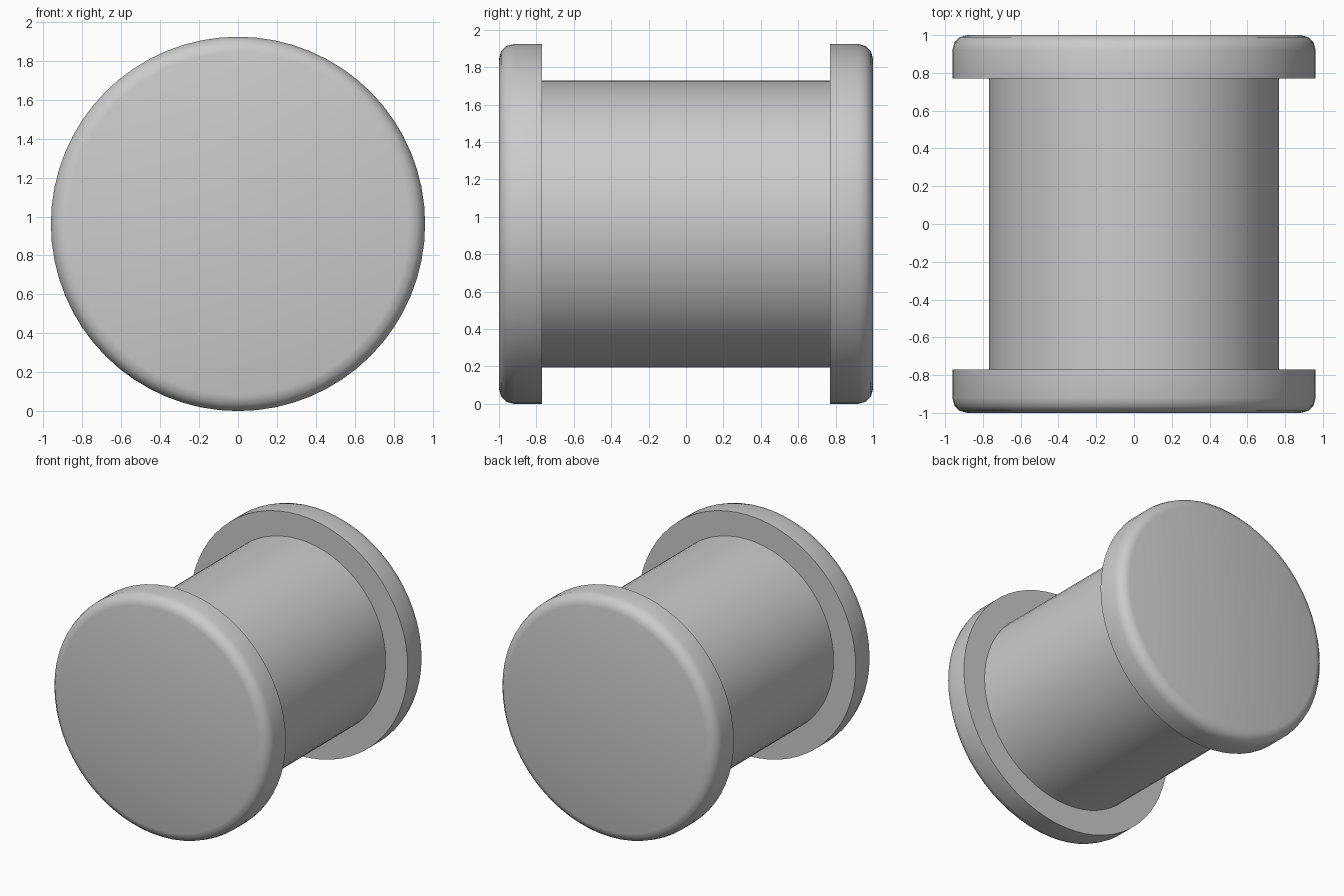
import bpy
import math

cube = bpy.data.objects.get("Cube")
if cube:
    bpy.data.objects.remove(cube, do_unlink=True)

R, SHAFT_R, HALF, INNER = 0.962, 0.767, 1.0, 0.77

grey = bpy.data.materials.new("light grey")
grey.use_nodes = True
colour = (0.6, 0.6, 0.6, 1)
grey.diffuse_color = colour
grey.node_tree.nodes["Principled BSDF"].inputs["Base Color"].default_value = colour


def disc(name, radius, y0, y1):
    """Cylinder lying along y between y0 and y1."""
    bpy.ops.mesh.primitive_cylinder_add(
        vertices=64, radius=radius, depth=y1 - y0,
        location=(0, (y0 + y1) / 2, R), rotation=(math.pi / 2, 0, 0))
    ob = bpy.context.object
    ob.name = name
    ob.data.materials.append(grey)
    bpy.ops.object.transform_apply(location=True, rotation=True, scale=True)
    return ob


def round_rim(ob):
    """Round only the rim on the outer end of a flange."""
    weight = ob.data.attributes.new("bevel_weight_edge", 'FLOAT', 'EDGE')
    for e in ob.data.edges:
        if all(abs(ob.data.vertices[v].co.y) > HALF - 0.01 for v in e.vertices):
            weight.data[e.index].value = 1
    bevel = ob.modifiers.new("rim", 'BEVEL')
    bevel.limit_method = 'WEIGHT'
    bevel.width = 0.08
    bevel.segments = 3
    bpy.ops.object.modifier_apply(modifier=bevel.name)


# Shaft, then the two rounded end flanges
shaft = disc("shaft", SHAFT_R, -INNER, INNER)
front = disc("front_flange", R, -HALF, -INNER)
round_rim(front)
back = disc("back_flange", R, INNER, HALF)
round_rim(back)

for ob in (shaft, front, back):
    bpy.ops.object.select_all(action='DESELECT')
    ob.select_set(True)
    bpy.context.view_layer.objects.active = ob
    bpy.ops.object.shade_smooth_by_angle(angle=math.radians(40))
